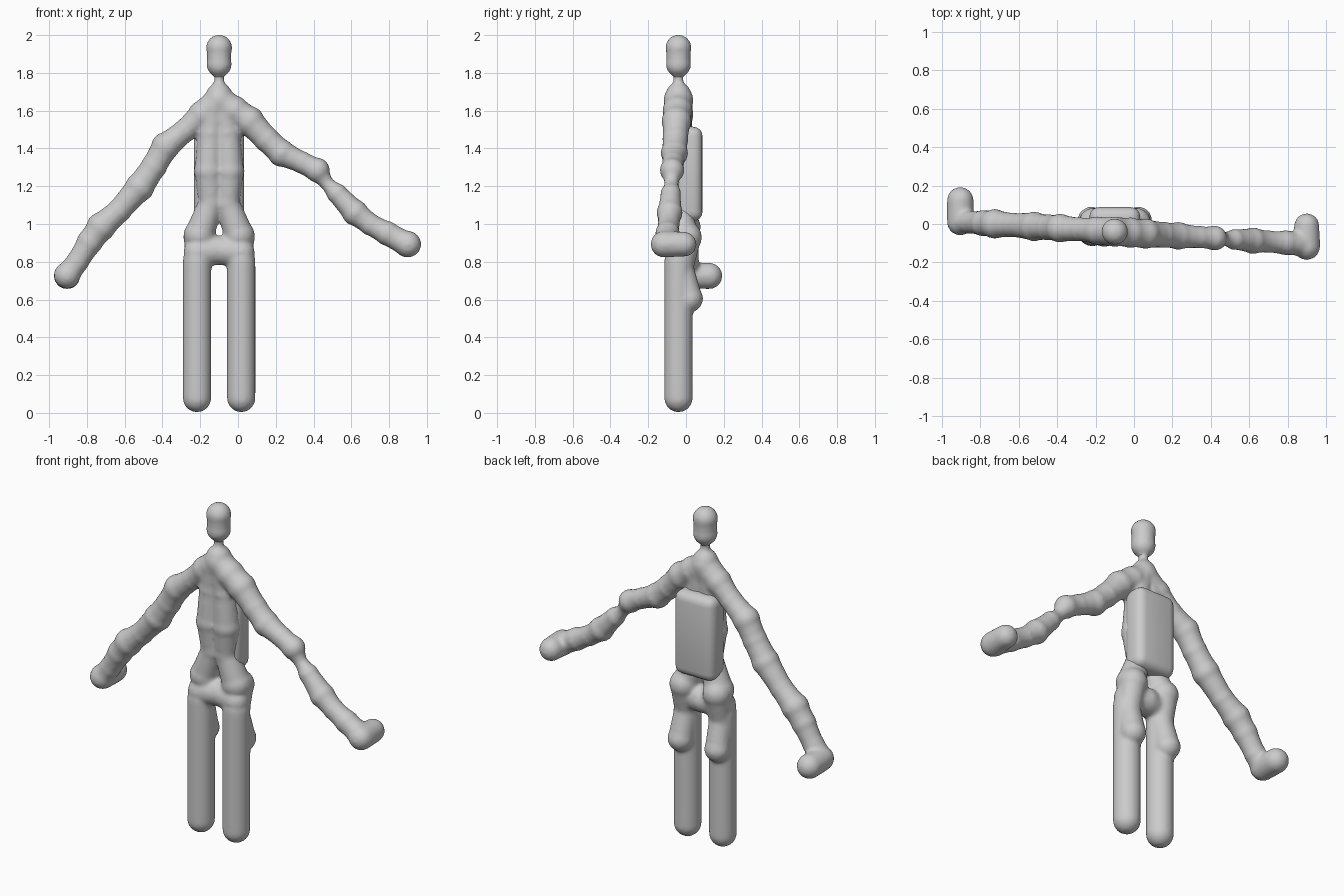
import bpy, bmesh
from mathutils import Vector, Matrix

if "Cube" in bpy.data.objects:
    bpy.data.objects.remove(bpy.data.objects["Cube"])

def ball(bm, p, r):
    bmesh.ops.create_uvsphere(bm, u_segments=24, v_segments=16, radius=r,
                              matrix=Matrix.Translation(p))

def chain(bm, pts, waist=1.0):
    """Balls (x, y, z, r) joined by tapered tubes."""
    for x, y, z, r in pts:
        ball(bm, (x, y, z), r)
    for a, b in zip(pts, pts[1:]):
        pa, pb = Vector(a[:3]), Vector(b[:3])
        d = pb - pa
        rot = d.to_track_quat('Z', 'Y').to_matrix().to_4x4()
        bmesh.ops.create_cone(bm, cap_ends=True, segments=24, radius1=a[3] * waist,
                              radius2=b[3] * waist, depth=d.length,
                              matrix=Matrix.Translation((pa + pb) / 2) @ rot)

def finish(bm, name):
    me = bpy.data.meshes.new(name)
    bm.to_mesh(me)
    bm.free()
    ob = bpy.data.objects.new(name, me)
    bpy.context.collection.objects.link(ob)
    return ob

def clay(ob, smooth=8):
    """Fuse overlapping pieces into one soft surface."""
    m = ob.modifiers.new("fuse", 'REMESH')
    m.mode = 'VOXEL'
    m.voxel_size = 0.011
    m.use_smooth_shade = True
    s = ob.modifiers.new("soften", 'SMOOTH')
    s.factor, s.iterations = 0.5, smooth

CX, CY = -0.10, -0.04

def arm_y(x):
    return CY - 0.065 * (x - CX)

# body: arms, torso, pelvis and legs fused together
bm = bmesh.new()
left_arm = [(-0.10, 1.655, .08), (-0.19, 1.58, .075), (-0.28, 1.495, .064), (-0.385, 1.41, .076),
            (-0.445, 1.305, .070), (-0.52, 1.195, .078), (-0.63, 1.07, .066),
            (-0.725, 0.985, .078), (-0.785, 0.905, .070), (-0.85, 0.80, .062), (-0.905, 0.728, .07)]
right_arm = [(-0.10, 1.655, .08), (-0.02, 1.60, .08), (0.06, 1.545, .08), (0.15, 1.45, .070),
             (0.23, 1.375, .073), (0.34, 1.325, .060), (0.42, 1.285, .066), (0.47, 1.215, .038),
             (0.525, 1.16, .056), (0.62, 1.06, .070), (0.70, 0.998, .060),
             (0.79, 0.95, .066), (0.895, 0.893, .07)]
for pts in (left_arm, right_arm):
    chain(bm, [(x, arm_y(x), z, r) for x, z, r in pts], 0.93)

# hands, pointing backwards
chain(bm, [(-0.905, 0.01, 0.728, .07), (-0.905, 0.123, 0.725, .07)])
chain(bm, [(0.90, -0.118, 0.893, .07), (0.90, -0.01, 0.893, .066)])

# neck
chain(bm, [(CX, CY, 1.68, .07), (CX, CY, 1.755, .026), (CX, CY, 1.80, .03)])

# paired torso columns, hips, thighs and legs
for s in (-1, 1):
    chain(bm, [(CX + s * .03, CY, 1.62, .075), (CX + s * .045, CY, 1.48, .072),
               (CX + s * .055, CY, 1.28, .08), (CX + s * .045, CY + .01, 1.11, .068),
               (CX + s * .105, CY + .02, 0.94, .084)], 0.95)
    chain(bm, [(CX + s * .11, 0.005, 0.93, .08), (CX + s * .115, -0.025, 0.77, .068),
               (CX + s * .122, 0.018, 0.605, .073)], 0.95)
    chain(bm, [(CX + s * .117, CY, 0.80, .076), (CX + s * .117, CY, 0.079, .076)])
    chain(bm, [(CX + s * .117, CY, 0.85, .072), (CX, CY + .02, 0.86, .078)])
clay(finish(bm, "body"))

# head
bm = bmesh.new()
chain(bm, [(CX, CY, 1.768, .022), (CX, CY, 1.845, .067), (CX, CY, 1.933, .069)], 0.95)
clay(finish(bm, "head"), 5)

# back plate with broad rounded edges
bm = bmesh.new()
bmesh.ops.create_cube(bm, size=1, matrix=Matrix.Translation((CX, 0.015, 1.265))
                      @ Matrix.Diagonal((0.265, 0.145, 0.50, 1)))
plate = finish(bm, "back_plate")
b = plate.modifiers.new("round", 'BEVEL')
b.width, b.segments = 0.05, 4
for p in plate.data.polygons:
    p.use_smooth = True
